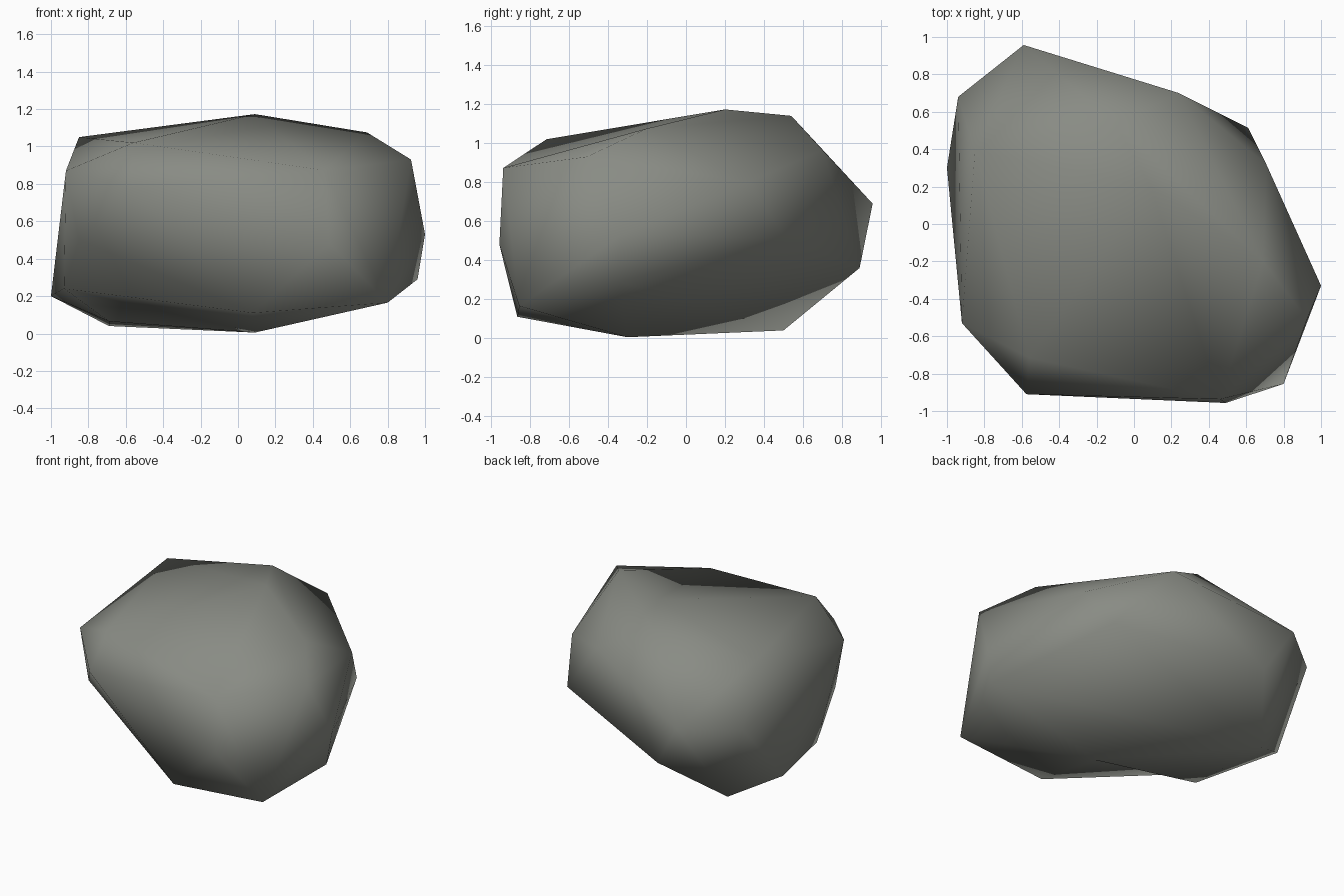
import bpy, bmesh

if "Cube" in bpy.data.objects:
    bpy.data.objects.remove(bpy.data.objects["Cube"])

# Corner points of the boulder, grouped by height
CORNERS = [
    # underside
    (0.09, -0.30, 0.005), (-0.69, -0.18, 0.065), (-0.69, 0.50, 0.04),
    (0.08, -0.865, 0.11), (0.80, -0.855, 0.165), (-1.0, 0.30, 0.20),
    (-0.93, -0.20, 0.24), (0.96, -0.34, 0.29), (-0.39, 0.89, 0.36),
    # waist
    (0.49, -0.957, 0.48), (-0.85, -0.53, 0.50), (0.61, 0.515, 0.51),
    (1.0, -0.33, 0.53), (-0.94, 0.68, 0.67), (-0.59, 0.957, 0.69),
    (-0.575, -0.91, 0.78), (0.707, 0.32, 0.80),
    # crown
    (-0.92, -0.53, 0.87), (0.46, -0.937, 0.873), (0.925, -0.51, 0.93),
    (0.24, 0.70, 0.965), (-0.56, -0.715, 1.02), (-0.85, 0.39, 1.05),
    (0.69, -0.20, 1.075), (-0.10, 0.54, 1.14), (0.09, 0.20, 1.173),
]

# Wrap the points in a faceted skin
bm = bmesh.new()
verts = [bm.verts.new(c) for c in CORNERS]
bmesh.ops.convex_hull(bm, input=verts, use_existing_faces=False)
bmesh.ops.delete(bm, geom=[v for v in bm.verts if not v.link_faces], context='VERTS')

# Two shallow dents: flip the ridge edge into a valley (crown front, underside front)
for a, b in ((21, 23), (3, 1)):
    if verts[a].is_valid and verts[b].is_valid:
        edge = bm.edges.get((verts[a], verts[b]))
        if edge:
            bmesh.utils.edge_rotate(edge, False)
bmesh.ops.recalc_face_normals(bm, faces=bm.faces)
for f in bm.faces:
    f.smooth = True

mesh = bpy.data.meshes.new("boulder")
bm.to_mesh(mesh)
bm.free()

# Stone colour
stone = bpy.data.materials.new("grey_stone")
stone.diffuse_color = (0.25, 0.26, 0.232, 1)
stone.use_nodes = True
stone.node_tree.nodes["Principled BSDF"].inputs["Base Color"].default_value = stone.diffuse_color
mesh.materials.append(stone)
bpy.context.collection.objects.link(bpy.data.objects.new("boulder", mesh))
